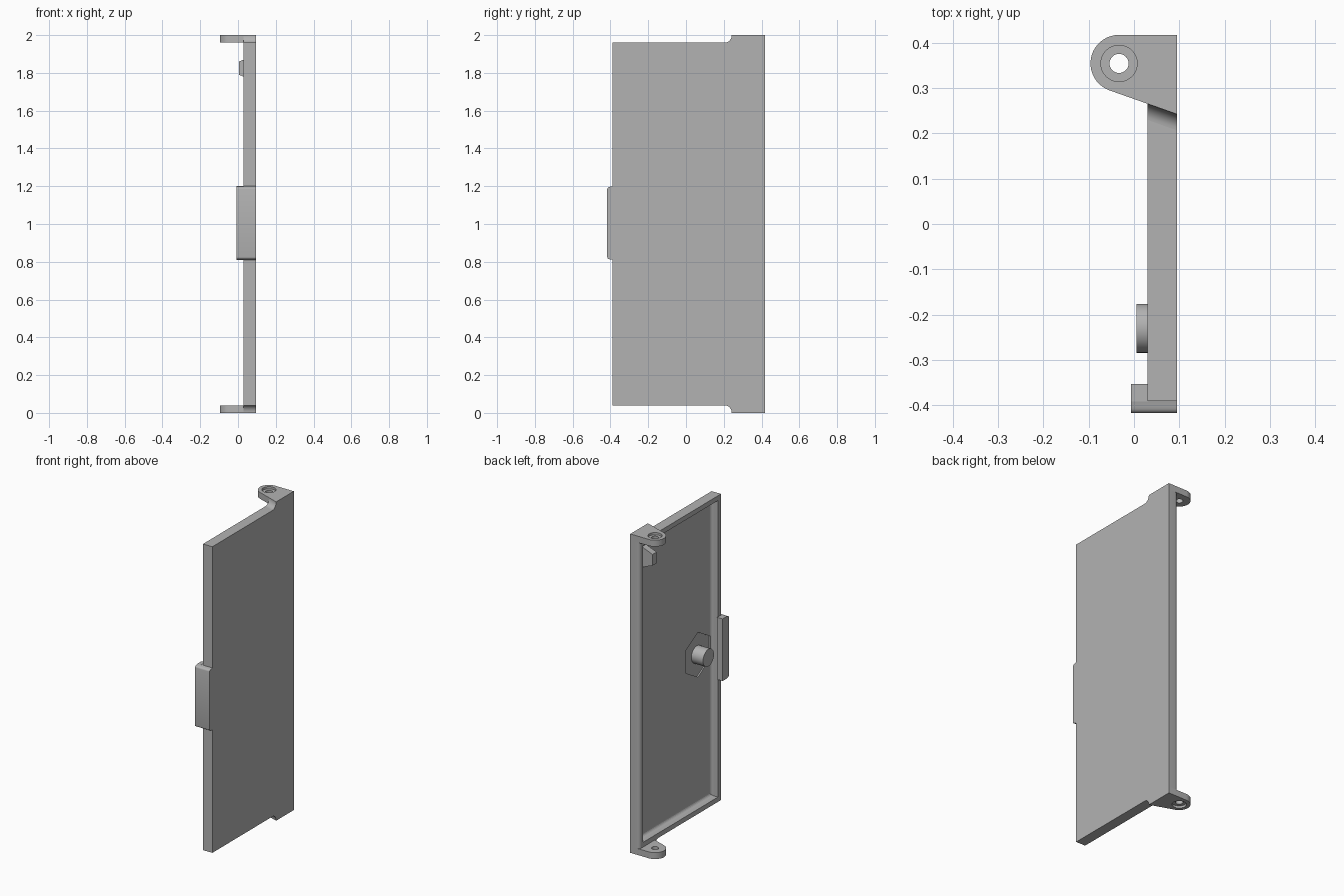
import bpy, bmesh, math
from mathutils import Matrix, Vector

if "Cube" in bpy.data.objects:
    bpy.data.objects.remove(bpy.data.objects["Cube"])

grey = bpy.data.materials.new("plastic grey")
grey.diffuse_color = (0.45, 0.45, 0.45, 1)
grey.use_nodes = True
grey.node_tree.nodes["Principled BSDF"].inputs["Base Color"].default_value = grey.diffuse_color


def finish(bm, name):
    bmesh.ops.recalc_face_normals(bm, faces=bm.faces)
    me = bpy.data.meshes.new(name)
    bm.to_mesh(me)
    bm.free()
    me.materials.append(grey)
    ob = bpy.data.objects.new(name, me)
    bpy.context.collection.objects.link(ob)
    return ob


def loft(name, *rings):
    """Solid skinned through rings of matching points."""
    bm = bmesh.new()
    loops = [[bm.verts.new(p) for p in r] for r in rings]
    bm.faces.new(loops[0])
    bm.faces.new(loops[-1])
    for a, b in zip(loops, loops[1:]):
        for i in range(len(a)):
            j = (i + 1) % len(a)
            bm.faces.new((a[i], a[j], b[j], b[i]))
    return finish(bm, name)


def prism_z(name, pts, z0, z1):
    return loft(name, [(x, y, z0) for x, y in pts], [(x, y, z1) for x, y in pts])


def prism_x(name, pts, x0, x1):
    return loft(name, [(x0, y, z) for y, z in pts], [(x1, y, z) for y, z in pts])


def arc(cx, cy, r, a0, a1, n):
    return [(cx + r * math.cos(math.radians(a0 + (a1 - a0) * i / n)),
             cy + r * math.sin(math.radians(a0 + (a1 - a0) * i / n))) for i in range(n + 1)]


def circle(cx, cy, r, n=48):
    return arc(cx, cy, r, 0, 360, n)[:-1]


def cut(ob, cutter):
    m = ob.modifiers.new("cut", "BOOLEAN")
    m.operation = "DIFFERENCE"
    m.solver = "EXACT"
    m.object = cutter
    cutter.hide_render = True
    cutter.hide_viewport = True


def smooth(ob):
    bpy.context.view_layer.objects.active = ob
    ob.select_set(True)
    bpy.ops.object.shade_smooth_by_angle(angle=math.radians(30))
    ob.select_set(False)


OUT, IN, BACK, FRONT = 0.095, 0.03, 0.417, -0.39
FLOOR = 0.078

# Door panel with a rounded inner back edge
profile = [(OUT, FRONT), (OUT, BACK)] + arc(IN + 0.02, BACK - 0.02, 0.02, 90, 180, 6) + [(IN, FRONT)]
panel = prism_z("door_panel", profile, 0.04, 1.96)

# Shallow tray on the inner side, filleted where the walls meet the floor
bm = bmesh.new()
bmesh.ops.create_cube(bm, size=1)
lo, hi = Vector((-0.05, -0.36, 0.07)), Vector((FLOOR, 0.385, 1.93))
for v in bm.verts:
    v.co = Vector([(lo[i] + hi[i]) / 2 + v.co[i] * (hi[i] - lo[i]) for i in range(3)])
bmesh.ops.bevel(bm, geom=[e for e in bm.edges if all(v.co.x > 0 for v in e.verts)],
                offset=0.02, segments=5, profile=0.5, affect="EDGES")
cut(panel, finish(bm, "tray_cutter"))

# Hexagonal pocket and round pin in the tray
hexagon = [(-0.23 + y, 1.0 + z) for y, z in arc(0, 0, 0.14, 30, 330, 5)]
cut(panel, prism_x("hex_cutter", hexagon, 0.04, 0.086))
smooth(panel)
smooth(prism_x("round_pin", circle(-0.23, 1.0, 0.054), 0.005, 0.088))

# Tapered stop block near the upper hinge
def block_ring(x, z0, z1):
    return [(x, 0.285, z0), (x, 0.325, z0), (x, 0.325, z1), (x, 0.285, z1)]


loft("stop_block", block_ring(0.005, 1.79, 1.86), block_ring(0.08, 1.76, 1.89))

# Front catch: grip plate with softened ends, and a lip on the inner side
grip = [(FRONT, 0.81)] + [(-0.402 - 0.015 * math.sin(t), 0.825 - 0.012 * math.cos(t))
                          for t in (0, 0.4, 0.8, 1.2, math.pi / 2)]
grip += [(y, 2.01 - z) for y, z in reversed(grip)]
smooth(prism_x("catch_plate", grip, -0.007, OUT))
prism_x("catch_lip", [(-0.353, 0.81), (-0.353, 1.2), (-0.391, 1.2), (-0.391, 0.81)], -0.007, IN + 0.001)

# Hinge ears with counterbored holes, and the curved fillets joining them to the panel
HX, HY, R, SLOPE = -0.033, 0.354, 0.063, 0.36
tangent = 270 - math.degrees(math.atan(SLOPE))
ear_profile = [(OUT, BACK), *arc(HX, HY, R, 90, tangent, 20), (OUT, 0.242)]


def edge_y(x):
    return 0.242 + (OUT - x) * SLOPE


for name, face, inner in (("upper", 2.0, 1.96), ("lower", 0.0, 0.04)):
    s = 1 if face > 1 else -1
    ear = prism_z(name + "_hinge_ear", ear_profile, inner, face)
    cut(ear, prism_z(name + "_hole_cutter", circle(HX, HY, 0.021), inner - 0.1, inner + 0.1))
    cut(ear, prism_z(name + "_bore_cutter", circle(HX, HY, 0.04), face - s * 0.014, face + s * 0.05))
    smooth(ear)
    curve = [(-0.036 + 0.036 * math.sin(t), 0.04 - 0.04 * math.cos(t))
             for t in [i * math.pi / 16 for i in range(9)]]
    curve += [(0.01, 0.04), (0.01, -0.002), (-0.036, -0.002)]
    rings = [[(x, edge_y(x) + dy, inner + s * dz) for dy, dz in curve] for x in (IN, OUT)]
    smooth(loft(name + "_ear_fillet", *rings))
